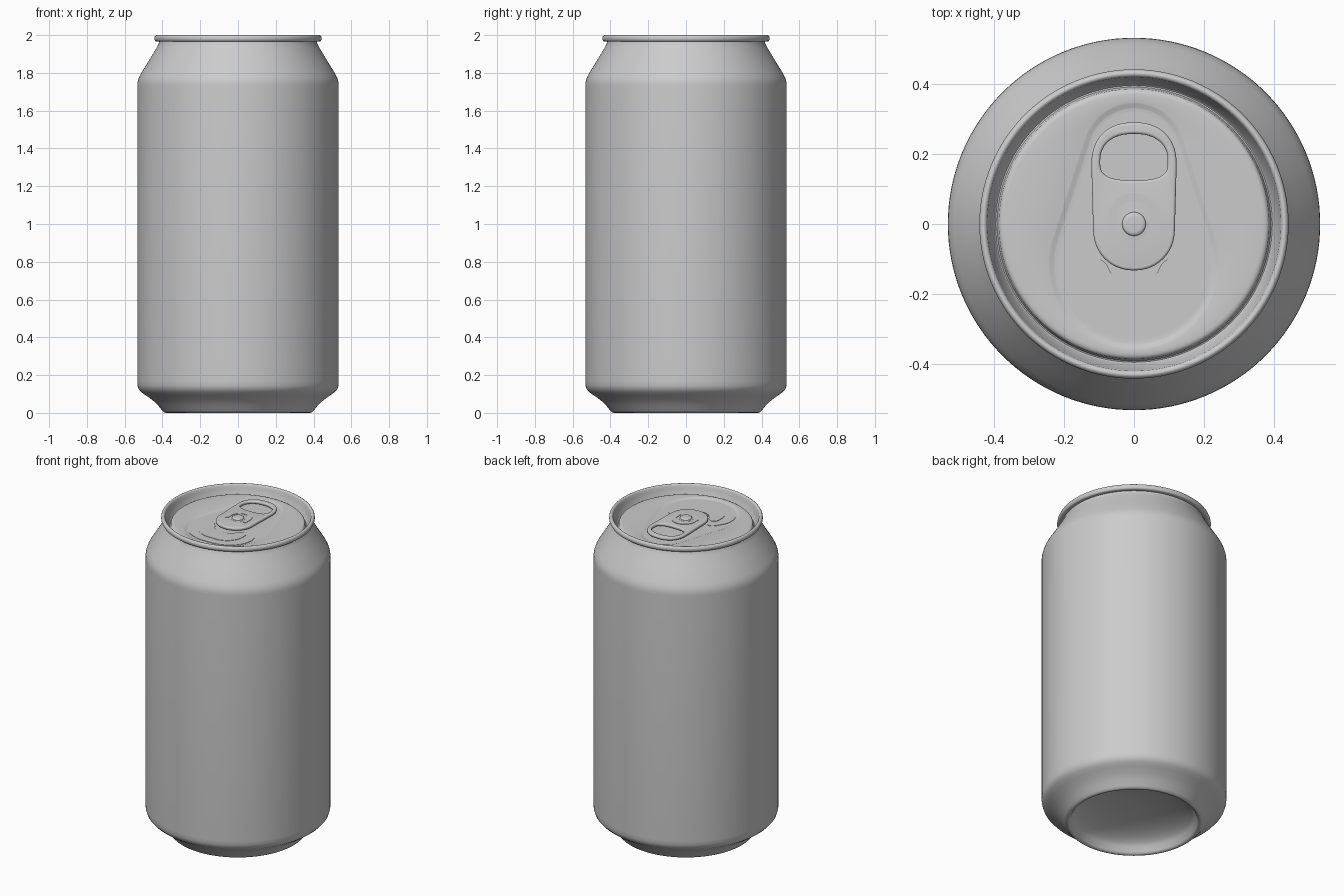
import bpy, bmesh
from math import sin, cos, pi, radians, asin, copysign

if "Cube" in bpy.data.objects:
    bpy.data.objects.remove(bpy.data.objects["Cube"])

N = 128
PANEL = 1.956   # height of the lid panel


def finish(obj, angle=40):
    bpy.ops.object.select_all(action='DESELECT')
    obj.select_set(True)
    bpy.context.view_layer.objects.active = obj
    bpy.ops.object.shade_smooth_by_angle(angle=radians(angle))


def loft(name, rings, cap_start=False, cap_end=False):
    """Skin a list of closed rings, ordered bottom -> outside -> top."""
    bm = bmesh.new()
    vs = [[bm.verts.new(p) for p in r] for r in rings]
    for a, b in zip(vs, vs[1:]):
        n = len(a)
        for i in range(n):
            j = (i + 1) % n
            bm.faces.new((a[i], a[j], b[j], b[i]))
    if cap_start:
        bm.faces.new(vs[0][::-1])
    if cap_end:
        bm.faces.new(vs[-1])
    me = bpy.data.meshes.new(name)
    bm.to_mesh(me)
    bm.free()
    obj = bpy.data.objects.new(name, me)
    bpy.context.collection.objects.link(obj)
    finish(obj)
    return obj


def circle(r, z, n=N):
    return [(r * cos(2 * pi * i / n), r * sin(2 * pi * i / n), z) for i in range(n)]


def arc(cx, cy, rx, ry, a0, a1, n=24, p=2):
    """Points on a (super)ellipse arc, angles in degrees."""
    out = []
    for i in range(n + 1):
        a = radians(a0 + (a1 - a0) * i / n)
        c, s = cos(a), sin(a)
        out.append((cx + rx * copysign(abs(c) ** (2 / p), c),
                    cy + ry * copysign(abs(s) ** (2 / p), s)))
    return out


def plate(name, outlines, z, half, bevel=0.0, smooth=False):
    """Flat plate from 2D outlines; later outlines are holes."""
    cu = bpy.data.curves.new(name, 'CURVE')
    cu.dimensions, cu.fill_mode = '2D', 'BOTH'
    cu.extrude, cu.bevel_depth, cu.bevel_resolution = half, bevel, 4
    for pts in outlines:
        if smooth:
            sp = cu.splines.new('BEZIER')
            sp.bezier_points.add(len(pts) - 1)
            for bp, (x, y) in zip(sp.bezier_points, pts):
                bp.co = (x, y, 0)
                bp.handle_left_type = bp.handle_right_type = 'AUTO'
        else:
            sp = cu.splines.new('POLY')
            sp.points.add(len(pts) - 1)
            for q, (x, y) in zip(sp.points, pts):
                q.co = (x, y, 0, 1)
        sp.use_cyclic_u = True
    obj = bpy.data.objects.new(name, cu)
    obj.location.z = z
    bpy.context.collection.objects.link(obj)
    bpy.ops.object.select_all(action='DESELECT')
    obj.select_set(True)
    bpy.context.view_layer.objects.active = obj
    bpy.ops.object.convert(target='MESH')
    obj = bpy.context.view_layer.objects.active
    bm = bmesh.new()
    bm.from_mesh(obj.data)
    bmesh.ops.remove_doubles(bm, verts=bm.verts, dist=1e-5)
    bmesh.ops.recalc_face_normals(bm, faces=bm.faces)
    bm.to_mesh(obj.data)
    bm.free()
    finish(obj)
    return obj


# can body: domed base, foot, side wall, neck, rolled lip, inner lip wall
dome = [(0.36 * sin(t * pi / 16), 0.02 + 0.10 * cos(t * pi / 16)) for t in range(1, 8)]
profile = dome + [
    (0.365, 0.012), (0.373, 0.003), (0.382, 0.0), (0.392, 0.003), (0.402, 0.014),
    (0.425, 0.042), (0.455, 0.070), (0.490, 0.094), (0.512, 0.110), (0.526, 0.126),
    (0.532, 0.145), (0.533, 0.17), (0.533, 1.73), (0.532, 1.75), (0.526, 1.772),
    (0.515, 1.795), (0.47, 1.868), (0.43, 1.935), (0.420, 1.953), (0.417, 1.966)]
lip = [(0.431 + 0.012 * cos(radians(a)), 1.983 + 0.017 * sin(radians(a)))
       for a in range(-110, 151, 20)]
profile += lip + [(0.418, 1.975), (0.404, 1.935), (0.399, 1.926)]
loft("can_body", [circle(r, z) for r, z in profile], cap_start=True)

# lid: countersink groove, raised panel and a teardrop recess
BIG, SMALL = (-0.115, 0.245), (0.2, 0.148)
slope = asin((BIG[1] - SMALL[1]) / (SMALL[0] - BIG[0]))


def teardrop(inset, z):
    pts = []
    for i in range(N):
        a = 2 * pi * i / N
        cy, r = SMALL if slope < a < pi - slope else BIG
        pts.append(((r - inset) * cos(a), cy + (r - inset) * sin(a), z))
    return pts


lid = [(0.399, 1.926), (0.396, 1.923), (0.392, 1.925), (0.389, 1.932),
       (0.387, 1.946), (0.383, 1.952), (0.377, 1.955), (0.370, PANEL)]
FLOOR = PANEL - 0.006
loft("lid", [circle(r, z) for r, z in lid] + [
    teardrop(0.0, PANEL), teardrop(0.004, PANEL - 0.001), teardrop(0.014, FLOOR + 0.001),
    teardrop(0.018, FLOOR), teardrop(0.03, FLOOR)], cap_end=True)


# scored mouth: outer tear panel and inner raised panel
def mirrored(side):
    return side + [(-x, y) for x, y in side[::-1] if x]


outer = [(0, -0.155), (-0.06, -0.143), (-0.098, -0.098), (-0.13, -0.042), (-0.183, -0.09),
         (-0.206, -0.17), (-0.17, -0.255), (-0.09, -0.305), (0, -0.316)]
inner = [(0, -0.165), (-0.055, -0.150), (-0.09, -0.105), (-0.122, -0.098), (-0.141, -0.15),
         (-0.118, -0.22), (-0.065, -0.257), (0, -0.263)]
plate("mouth_panel", [mirrored(outer)], FLOOR, 0.0025, smooth=True)
plate("mouth_inner_panel", [mirrored(inner)], FLOOR, 0.005, smooth=True)

# pull tab with finger hole and horseshoe slot (outlines allow for the bevel)
B = 0.008
tab = arc(0, 0.17, 0.122 - B, 0.121 - B, 0, 180, p=2.3) + \
    arc(0, -0.015, 0.117 - B, 0.118 - B, 180, 360, p=2.1)
hole = arc(0, 0.178, 0.097 + B, 0.080 + B, 0, 180, p=2.3) + \
    arc(0, 0.178, 0.097 + B, 0.053 + B, 180, 360, p=2.8)
plate("pull_tab", [tab, hole[1:-1]], 1.968, 0.002, B)

# horseshoe ridge around the rivet
ridge = arc(0, 0.015, 0.074, 0.074, 0, 180) + arc(-0.062, -0.018, 0.012, 0.012, 180, 360, 10) + \
    arc(0, 0.015, 0.050, 0.050, 180, 0) + arc(0.062, -0.018, 0.012, 0.012, 180, 360, 10)
plate("tab_ridge", [ridge], 1.976, 0.0045)

# rivet
rivet = [(0.045, 1.95), (0.045, 1.979), (0.034, 1.980), (0.033, 1.985),
         (0.030, 1.988), (0.022, 1.989)]
loft("rivet", [circle(r, z, 48) for r, z in rivet], cap_end=True)
